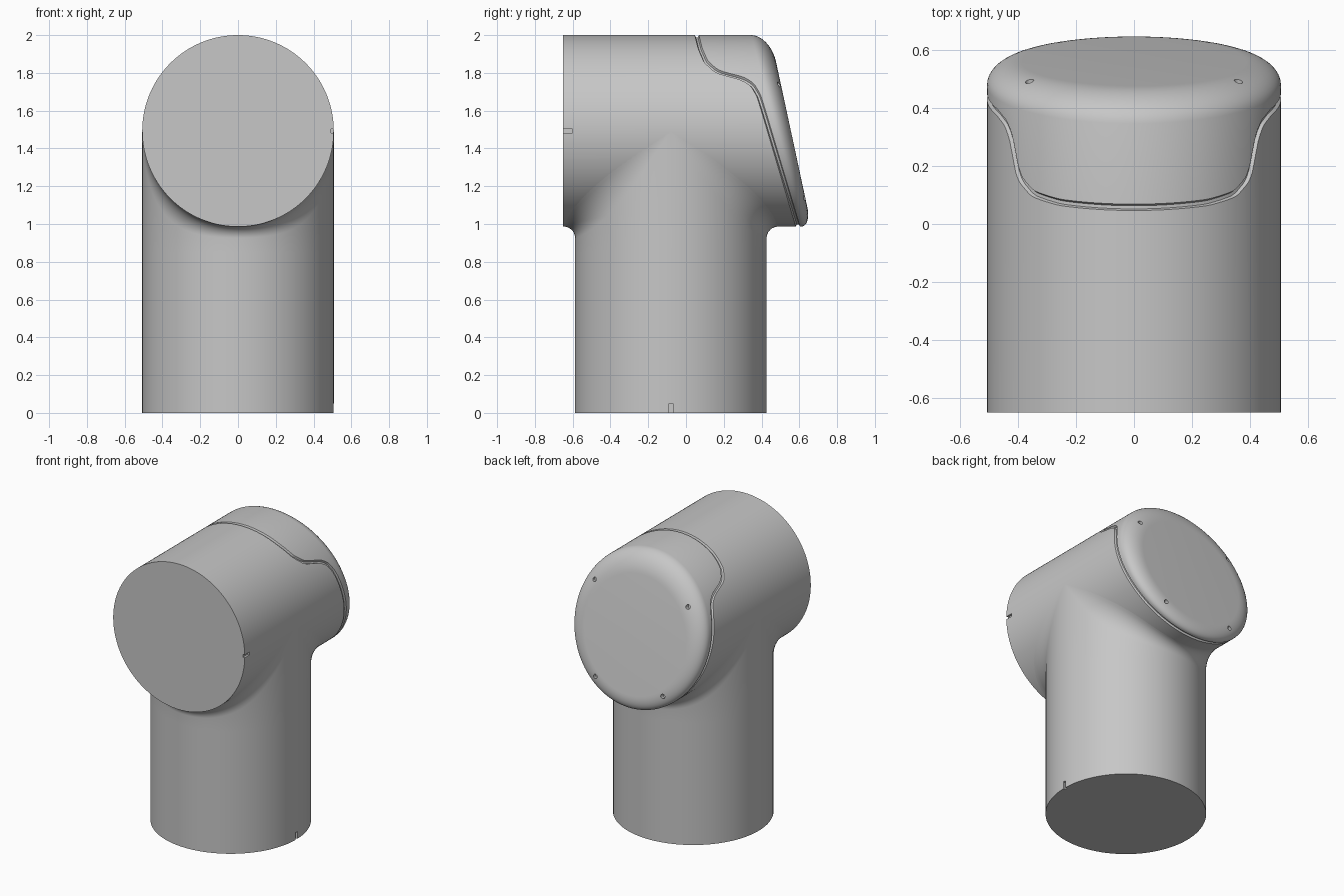
import bpy, bmesh
from math import sin, cos, pi, tau, hypot, sqrt
from mathutils import Vector, Matrix

if "Cube" in bpy.data.objects:
    bpy.data.objects.remove(bpy.data.objects["Cube"], do_unlink=True)

R = 0.507          # radius of both tubes
ZC = 1.493         # height of the horizontal axis
YC = -0.08         # position of the upright axis
FRONT = -0.65

grey = bpy.data.materials.new("housing grey")
grey.use_nodes = True
colour = (0.57, 0.57, 0.57, 1)
grey.diffuse_color = colour
grey.node_tree.nodes["Principled BSDF"].inputs["Base Color"].default_value = colour


def loft(name, rings, tip):
    """Skin rings of points; first ring gets a flat cap, last closes on a tip."""
    bm = bmesh.new()
    loops = [[bm.verts.new(p) for p in ring] for ring in rings]
    n = len(loops[0])
    bm.faces.new(loops[0])
    for a, b in zip(loops, loops[1:]):
        for i in range(n):
            j = (i + 1) % n
            bm.faces.new((a[i], a[j], b[j], b[i]))
    end = bm.verts.new(tip)
    for i in range(n):
        bm.faces.new((loops[-1][i], loops[-1][(i + 1) % n], end))
    bmesh.ops.remove_doubles(bm, verts=bm.verts, dist=0.00001)
    bmesh.ops.recalc_face_normals(bm, faces=bm.faces)
    mesh = bpy.data.meshes.new(name)
    bm.to_mesh(mesh)
    bm.free()
    mesh.materials.append(grey)
    obj = bpy.data.objects.new(name, mesh)
    bpy.context.collection.objects.link(obj)
    return obj


def carve(obj, cutter):
    """Cut the cutter out of the object and discard it."""
    cutter.hide_render = True
    cutter.data.materials.append(grey)
    mod = obj.modifiers.new("cut", 'BOOLEAN')
    mod.operation = 'DIFFERENCE'
    mod.solver = 'EXACT'
    mod.object = cutter
    bpy.context.view_layer.objects.active = obj
    bpy.ops.object.modifier_apply(modifier=mod.name)
    bpy.data.objects.remove(cutter, do_unlink=True)


def box(loc, size):
    bpy.ops.mesh.primitive_cube_add(size=1, location=loc)
    obj = bpy.context.object
    obj.scale = size
    return obj


def face_y(z):
    """Slanted rear plane."""
    return 0.50 + (1.75 - z) * 0.215


# Seam of the rear cover, as (height, depth)
SEAM = [(0.98, 0.594), (1.6, 0.41), (1.68, 0.385), (1.74, 0.35), (1.775, 0.29),
        (1.79, 0.22), (1.81, 0.16), (1.86, 0.105), (1.93, 0.075), (2.01, 0.055)]


def seam_raw(a):
    z = ZC + R * sin(a)
    for (z0, y0), (z1, y1) in zip(SEAM, SEAM[1:]):
        if z <= z1:
            return y0 + (y1 - y0) * (z - z0) / (z1 - z0)
    return SEAM[-1][1]


def seam(a):
    return sum(seam_raw(a + k * 0.015) for k in range(-2, 3)) / 5


# Horizontal drum with seam groove and rounded, slanted rear cover
N = 256
angles = [tau * i / N for i in range(N)]


def drum_ring(rule):
    ring = []
    for a in angles:
        rad, y = rule(a)
        ring.append((rad * cos(a), y, ZC + rad * sin(a)))
    return ring


def groove(side, depth):
    def rule(a):
        slope = (seam(a + 0.01) - seam(a - 0.01)) / (0.02 * R)
        return R - depth, seam(a) + side * 0.011 * hypot(1, slope)
    return rule


def rounding(t):
    def rule(a):
        inset = 0.12 + 0.02 * sin(a)
        drop = 0.0775 + 0.0225 * sin(a)
        rad = R - inset * (1 - cos(t))
        return rad, face_y(ZC + rad * sin(a)) - drop * (1 - sin(t))
    return rule


rules = [lambda a: (R, FRONT), lambda a: (R, FRONT + 0.1),
         groove(-1, 0), groove(-0.5, 0.012), groove(0.5, 0.012), groove(1, 0)]
rules += [rounding(pi / 2 * k / 10) for k in range(11)]
drum = loft("drum_housing", [drum_ring(r) for r in rules], (0, face_y(ZC), ZC))

# Screw holes around the rear cover
slant = Vector((0, 1, 0.215)).normalized()
for side in (-1, 1):
    for x, z in ((0.36, 1.74), (0.26, 1.14)):
        bpy.ops.mesh.primitive_cylinder_add(vertices=16, radius=0.015, depth=0.07)
        hole = bpy.context.object
        hole.matrix_world = (Matrix.Translation((side * x, face_y(z), z))
                             @ slant.to_track_quat('Z', 'Y').to_matrix().to_4x4())
        carve(drum, hole)

# Alignment notch on the drum rim
carve(drum, box((R, FRONT, ZC), (0.03, 0.1, 0.02)))

# Upright column flaring into the drum with a rolling fillet
M = 160
STEPS = 8


def column_ring(k):
    ring = []
    for i in range(M):
        p = tau * i / M
        c, s = cos(p), sin(p)
        r = 0.06 + 0.2 * c * c
        centre = Vector((c * (R + r), s * (R + r), ZC - abs(s) * (R + r)))
        to_column = Vector((-c, -s, 0))
        to_drum = Vector((-c, 0, abs(s)))
        way = to_column.lerp(to_drum, k / STEPS).normalized()
        ring.append(centre + way * r + Vector((0, YC, 0)))
    return ring


def flat_ring(z):
    return [(R * cos(tau * i / M), YC + R * sin(tau * i / M), z) for i in range(M)]


rings = [flat_ring(0), flat_ring(0.1), flat_ring(0.85)]
rings += [column_ring(k) for k in range(STEPS + 1)]
column = loft("upright_column", rings, (0, YC, ZC))

# Alignment notch at the foot of the column
carve(column, box((R, YC, 0), (0.03, 0.02, 0.1)))

for obj in (drum, column):
    bpy.ops.object.select_all(action='DESELECT')
    obj.select_set(True)
    bpy.context.view_layer.objects.active = obj
    bpy.ops.object.shade_smooth_by_angle(angle=0.55)
